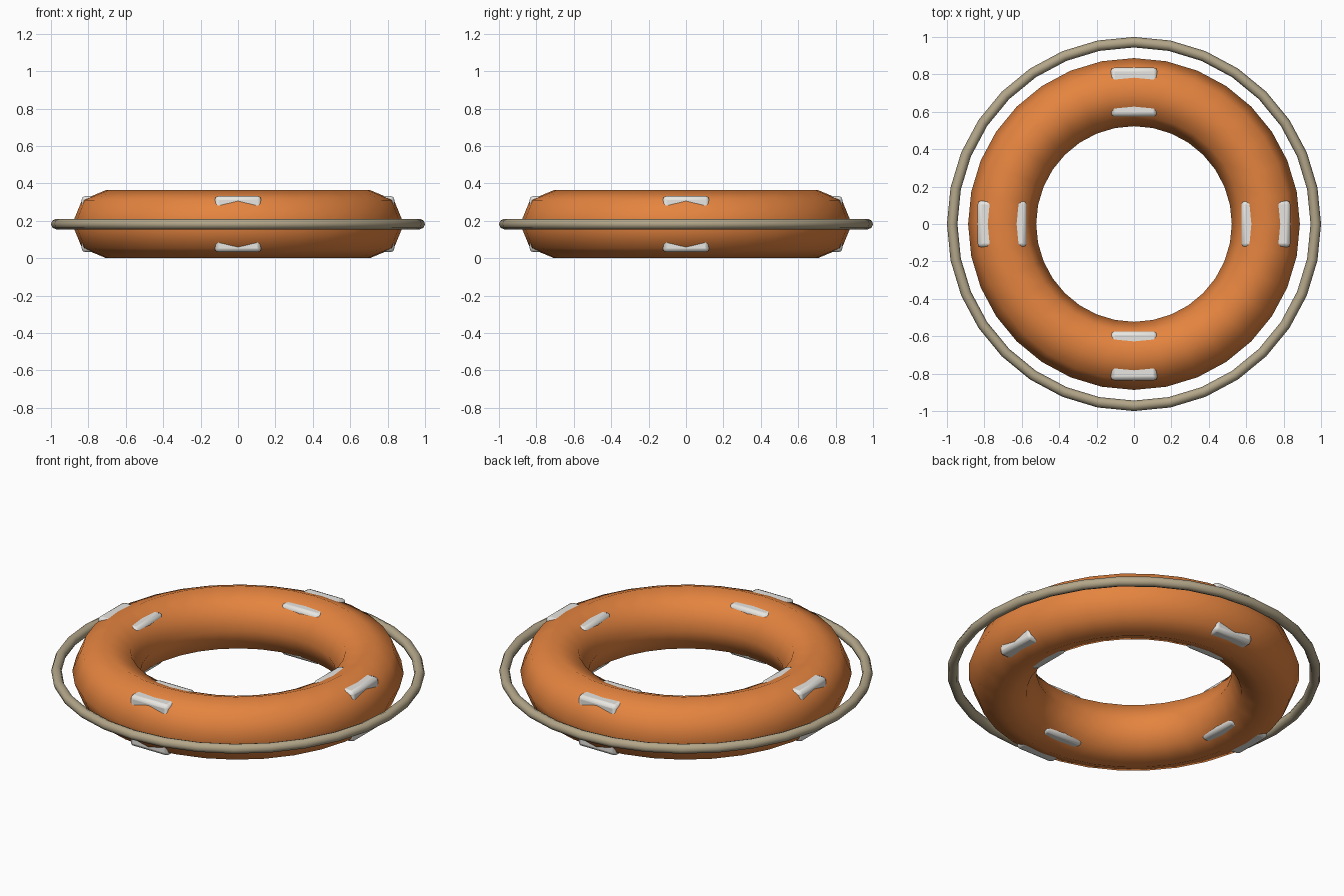
import bpy
import math

if "Cube" in bpy.data.objects:
    bpy.data.objects.remove(bpy.data.objects["Cube"])

CZ = 0.182  # mid height of the ring


def material(name, rgb):
    m = bpy.data.materials.new(name)
    m.diffuse_color = (*rgb, 1)
    m.use_nodes = True
    m.node_tree.nodes["Principled BSDF"].inputs["Base Color"].default_value = m.diffuse_color
    return m


orange = material("orange_foam", (0.78, 0.23, 0.05))
tan = material("rope_tan", (0.45, 0.38, 0.25))
white = material("strap_white", (0.80, 0.79, 0.75))


def torus(name, major, minor, mat):
    bpy.ops.mesh.primitive_torus_add(
        major_segments=32, minor_segments=8,
        major_radius=major, minor_radius=minor, location=(0, 0, CZ))
    o = bpy.context.object
    o.name = name
    o.data.materials.append(mat)
    bpy.ops.object.shade_smooth()
    return o


# Buoyant ring and the grab rope around it
torus("float_ring", 0.705, 0.182, orange)
torus("grab_rope", 0.972, 0.028, tan)

# Four straight straps; only their bevelled corners show through the ring
for i in range(4):
    a = i * math.pi / 2
    bpy.ops.mesh.primitive_cube_add(
        size=1, location=(0.705 * math.cos(a), 0.705 * math.sin(a), CZ),
        rotation=(0, 0, a))
    o = bpy.context.object
    o.name = f"strap_{i + 1}"
    o.scale = (0.262, 0.25, 0.30)
    bpy.ops.object.transform_apply(location=False, rotation=False, scale=True)
    o.data.materials.append(white)
    b = o.modifiers.new("bevel", 'BEVEL')
    b.width = 0.02
    b.segments = 2
    bpy.ops.object.shade_smooth_by_angle(angle=math.radians(30))
